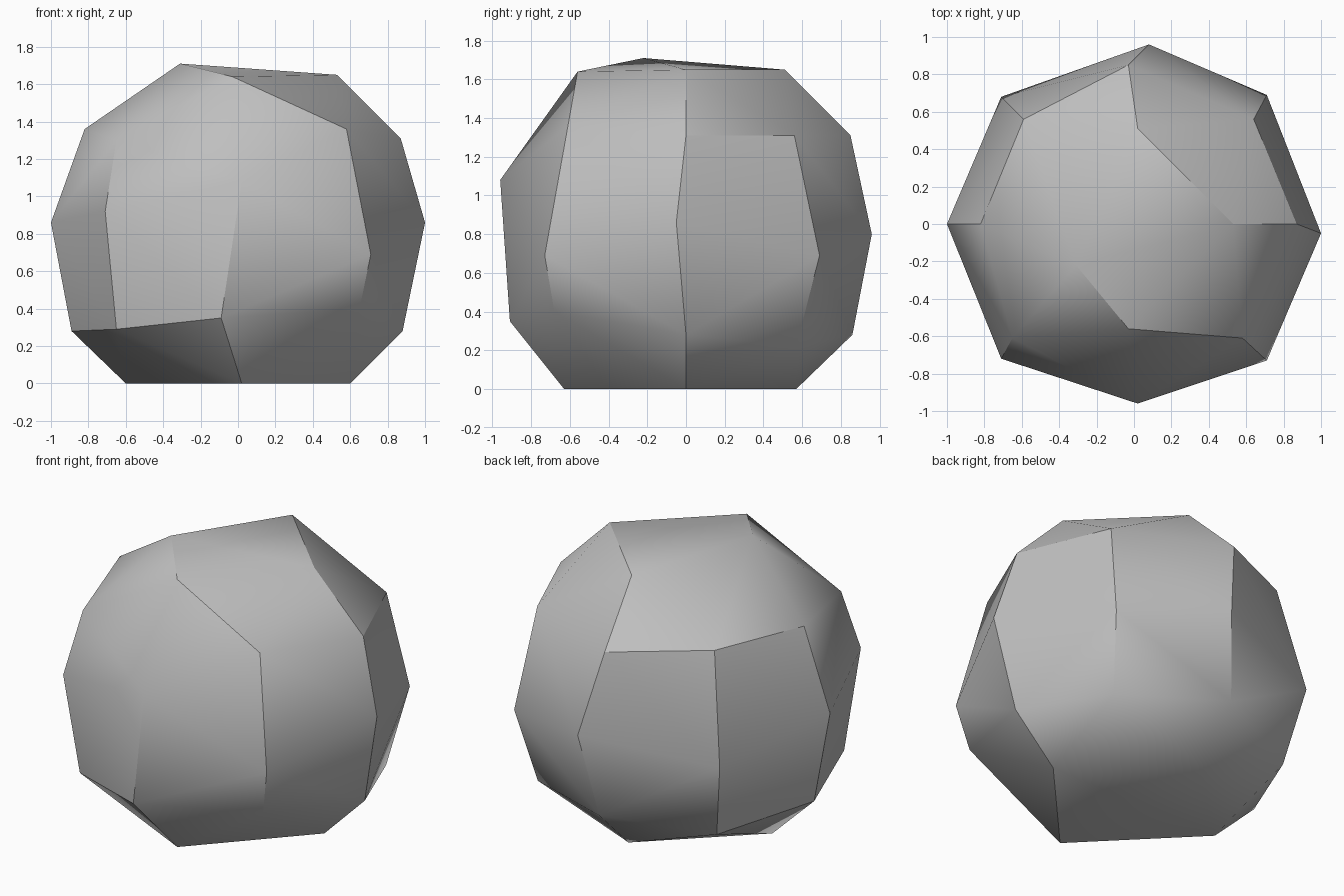
import bpy
import bmesh
import math

default_cube = bpy.data.objects.get("Cube")
if default_cube:
    bpy.data.objects.remove(default_cube, do_unlink=True)


def make_material(name, colour):
    material = bpy.data.materials.new(name)
    material.use_nodes = True
    material.diffuse_color = colour
    shader = next(n for n in material.node_tree.nodes if n.type == "BSDF_PRINCIPLED")
    shader.inputs["Base Color"].default_value = colour
    shader.inputs["Roughness"].default_value = 0.8
    return material


# Corner rings of the boulder, each listed anticlockwise from +x
base_ring = [(.6, 0, 0), (0, .57, 0), (-.6, 0, 0), (.02, -.63, 0)]
lower_ring = [
    (.88, 0, .28), (.63, .57, .22), (0, .86, .28), (-.62, .58, .22),
    (-.89, 0, .28), (-.65, -.64, .29), (-.09, -.91, .35), (.65, -.68, .4),
]
middle_ring = [
    (1, -.05, .86), (.71, .69, .69), (.08, .96, .8), (-.71, .68, .7),
    (-1, 0, .86), (-.71, -.72, .92), (.02, -.96, 1.08), (.71, -.73, .69),
]
upper_ring = [
    (.87, 0, 1.31), (.64, .56, 1.31), (-.03, .85, 1.31), (-.59, .56, 1.36),
    (-.82, 0, 1.36), (-.65, -.61, 1.3), (.58, -.61, 1.36),
]
crown_ring = [(.53, 0, 1.65), (.02, .51, 1.65), (-.31, -.22, 1.71), (-.03, -.56, 1.64)]


def make_boulder(name, rings, material):
    """Wrap the corner rings in a faceted convex skin."""
    bm = bmesh.new()
    for ring in rings:
        for corner in ring:
            bm.verts.new(corner)
    bmesh.ops.convex_hull(bm, input=bm.verts[:])
    loose = [v for v in bm.verts if not v.link_faces]
    bmesh.ops.delete(bm, geom=loose, context="VERTS")
    bmesh.ops.recalc_face_normals(bm, faces=bm.faces[:])
    mesh = bpy.data.meshes.new(name)
    bm.to_mesh(mesh)
    bm.free()
    mesh.materials.append(material)
    boulder = bpy.data.objects.new(name, mesh)
    bpy.context.scene.collection.objects.link(boulder)
    return boulder


# Boulder with softened shallow facets and crisp steep edges
stone = make_material("stone grey", (.52, .52, .52, 1))
boulder = make_boulder(
    "boulder", [base_ring, lower_ring, middle_ring, upper_ring, crown_ring], stone
)
for other in bpy.context.selected_objects:
    other.select_set(False)
boulder.select_set(True)
bpy.context.view_layer.objects.active = boulder
bpy.ops.object.shade_smooth_by_angle(angle=math.radians(30))
